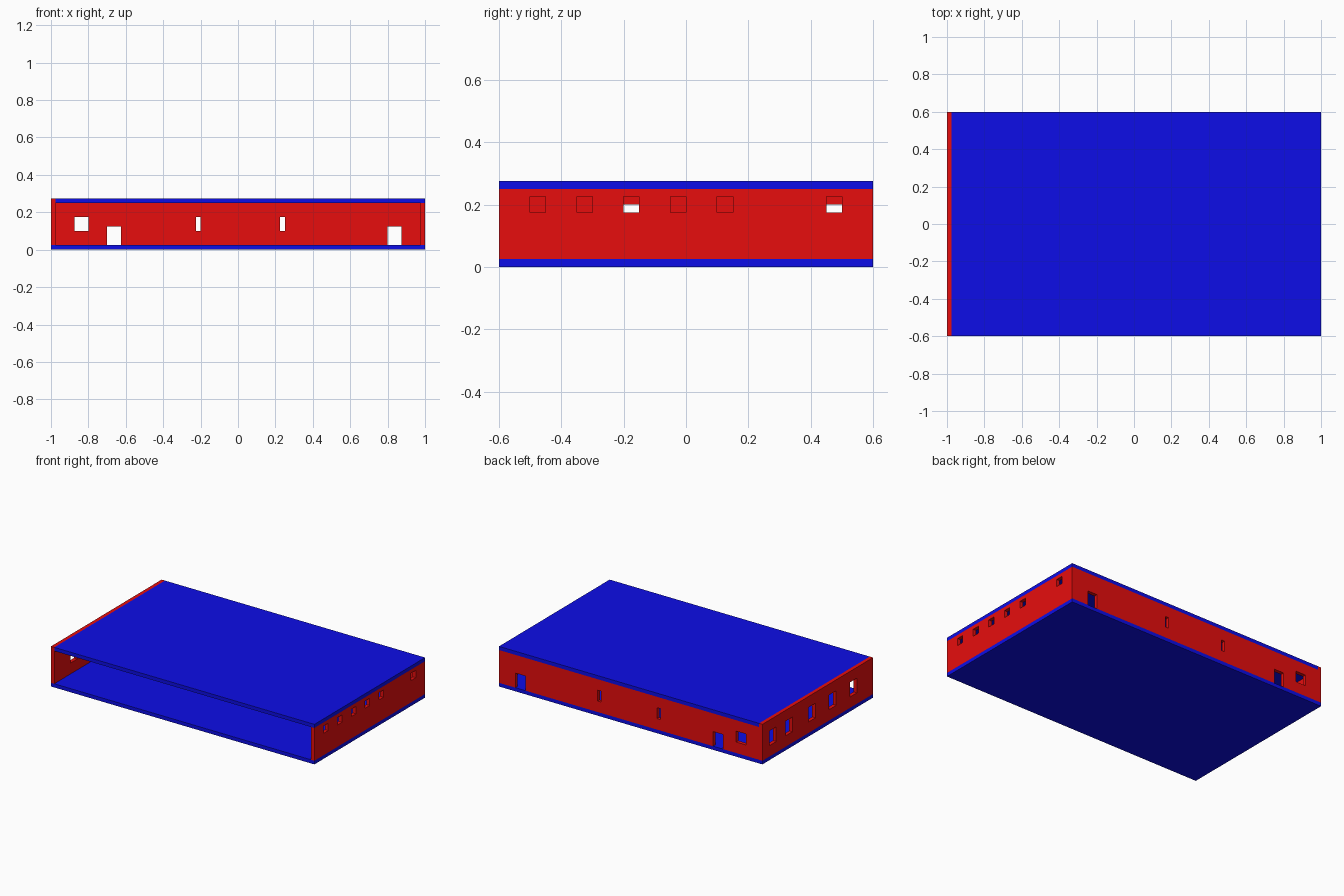
import bpy, bmesh
from mathutils import Vector

if "Cube" in bpy.data.objects:
    bpy.data.objects.remove(bpy.data.objects["Cube"])


def material(name, color):
    m = bpy.data.materials.new(name)
    m.diffuse_color = (*color, 1)
    m.use_nodes = True
    m.node_tree.nodes["Principled BSDF"].inputs["Base Color"].default_value = m.diffuse_color
    return m


RED = material("wall red", (0.8, 0.004, 0.004))
BLUE = material("slab blue", (0.004, 0.004, 0.8))
T = 0.025  # thickness of every wall and slab


def panel(name, mat, origin, u, v, depth, size, holes=()):
    """Flat panel spanned by axes u, v with rectangular holes (u0, u1, v0, v1), thickened along depth."""
    o, u, v, depth = map(Vector, (origin, u, v, depth))
    us = sorted({*size[:2], *(a for h in holes for a in h[:2])})
    vs = sorted({*size[2:], *(a for h in holes for a in h[2:])})
    bm = bmesh.new()
    grid = {(a, b): bm.verts.new(o + u * a + v * b) for a in us for b in vs}
    for a0, a1 in zip(us, us[1:]):
        for b0, b1 in zip(vs, vs[1:]):
            ca, cb = (a0 + a1) / 2, (b0 + b1) / 2
            if not any(h[0] < ca < h[1] and h[2] < cb < h[3] for h in holes):
                bm.faces.new([grid[k] for k in ((a0, b0), (a1, b0), (a1, b1), (a0, b1))])
    # thicken, keeping the starting faces as the opposite side
    ext = bmesh.ops.extrude_face_region(bm, geom=bm.faces[:], use_keep_orig=True)
    moved = [g for g in ext["geom"] if isinstance(g, bmesh.types.BMVert)]
    bmesh.ops.translate(bm, verts=moved, vec=depth * T)
    bmesh.ops.delete(bm, geom=[w for w in bm.verts if not w.link_faces], context='VERTS')
    bmesh.ops.recalc_face_normals(bm, faces=bm.faces[:])
    mesh = bpy.data.meshes.new(name)
    bm.to_mesh(mesh)
    bm.free()
    mesh.materials.append(mat)
    bpy.context.collection.objects.link(bpy.data.objects.new(name, mesh))


X, Y, Z = (1, 0, 0), (0, 1, 0), (0, 0, 1)

# floor and roof slabs
panel("floor_slab", BLUE, (0, 0, 0), X, Y, Z, (-1, 1, -0.6, 0.6))
panel("roof_slab", BLUE, (0, 0, 0.25), X, Y, Z, (-1 + T, 1, -0.6, 0.6))

# back wall: one window, two slits, two doors
back_holes = [(-0.875, -0.8, 0.1, 0.175), (-0.225, -0.2, 0.1, 0.175), (0.225, 0.25, 0.1, 0.175),
              (-0.7, -0.625, T, 0.125), (0.8, 0.875, T, 0.125)]
panel("back_wall", RED, (0, 0.6 - T, 0), X, Z, Y, (-1 + T, 1 - T, T, 0.25), back_holes)

# right wall: six small high windows
right_holes = [(y, round(y + 0.05, 4), 0.175, 0.225) for y in (-0.5, -0.35, -0.2, -0.05, 0.1, 0.45)]
panel("right_wall", RED, (1 - T, 0, 0), Y, Z, X, (-0.6, 0.6, T, 0.25), right_holes)

# left wall: five taller windows, rises to the top of the roof
left_holes = [(y, round(y + 0.075, 4), 0.1, 0.2) for y in (-0.425, -0.2, 0.025, 0.275, 0.45)]
panel("left_wall", RED, (-1, 0, 0), Y, Z, X, (-0.6, 0.6, T, 0.275), left_holes)
